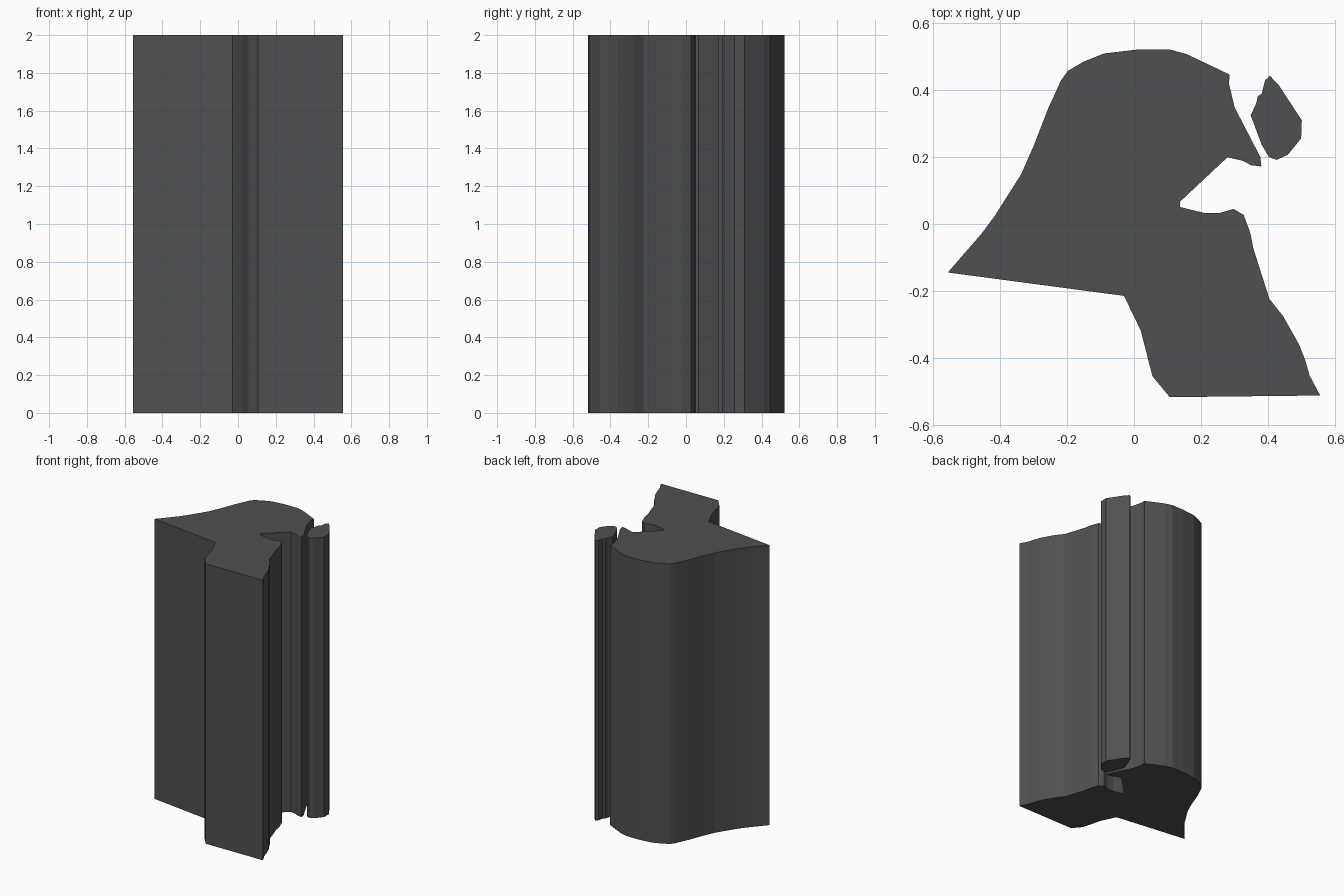
import bpy, bmesh

HEIGHT = 2.0

charcoal = bpy.data.materials.new("charcoal")
charcoal.diffuse_color = (0.08, 0.08, 0.08, 1)


def extrude_profile(name, points):
    """Make a straight prism standing on z = 0 from a top-view outline."""
    bm = bmesh.new()
    base = bm.faces.new([bm.verts.new((x, y, 0)) for x, y in points])
    result = bmesh.ops.extrude_face_region(bm, geom=[base], use_keep_orig=True)
    top = [g for g in result["geom"] if isinstance(g, bmesh.types.BMVert)]
    bmesh.ops.translate(bm, verts=top, vec=(0, 0, HEIGHT))
    bmesh.ops.recalc_face_normals(bm, faces=bm.faces)
    mesh = bpy.data.meshes.new(name)
    bm.to_mesh(mesh)
    bm.free()
    mesh.materials.append(charcoal)
    obj = bpy.data.objects.new(name, mesh)
    bpy.context.collection.objects.link(obj)
    return obj


# Main column: left wing and foot, notched right side, rounded back
front_edge = [(-0.557, -0.145), (-0.03, -0.215), (0.02, -0.318),
              (0.055, -0.455), (0.107, -0.518), (0.557, -0.513)]
right_side = [(0.525, -0.453), (0.513, -0.41), (0.495, -0.363),
              (0.447, -0.277), (0.405, -0.224), (0.357, -0.073),
              (0.348, -0.027), (0.328, 0.027), (0.298, 0.045)]
notch = [(0.256, 0.033), (0.21, 0.033), (0.137, 0.051), (0.137, 0.066),
         (0.28, 0.2), (0.325, 0.189), (0.35, 0.176), (0.381, 0.172),
         (0.378, 0.2), (0.301, 0.349), (0.284, 0.42), (0.286, 0.447)]
rounded_back = [(0.158, 0.508), (0.107, 0.522), (0.012, 0.522),
                (-0.09, 0.51), (-0.152, 0.485), (-0.198, 0.458),
                (-0.218, 0.43)]
left_side = [(-0.257, 0.345), (-0.3, 0.234), (-0.338, 0.148),
             (-0.418, 0.022), (-0.457, -0.03)]
extrude_profile("main_column",
                front_edge + right_side + notch + rounded_back + left_side)

# Slim separate column beside the notch
extrude_profile("side_column", [
    (0.407, 0.443), (0.392, 0.43), (0.382, 0.39), (0.37, 0.382),
    (0.366, 0.362), (0.349, 0.325), (0.382, 0.237), (0.404, 0.2),
    (0.427, 0.192), (0.46, 0.207), (0.5, 0.256), (0.502, 0.31),
    (0.434, 0.414)])
